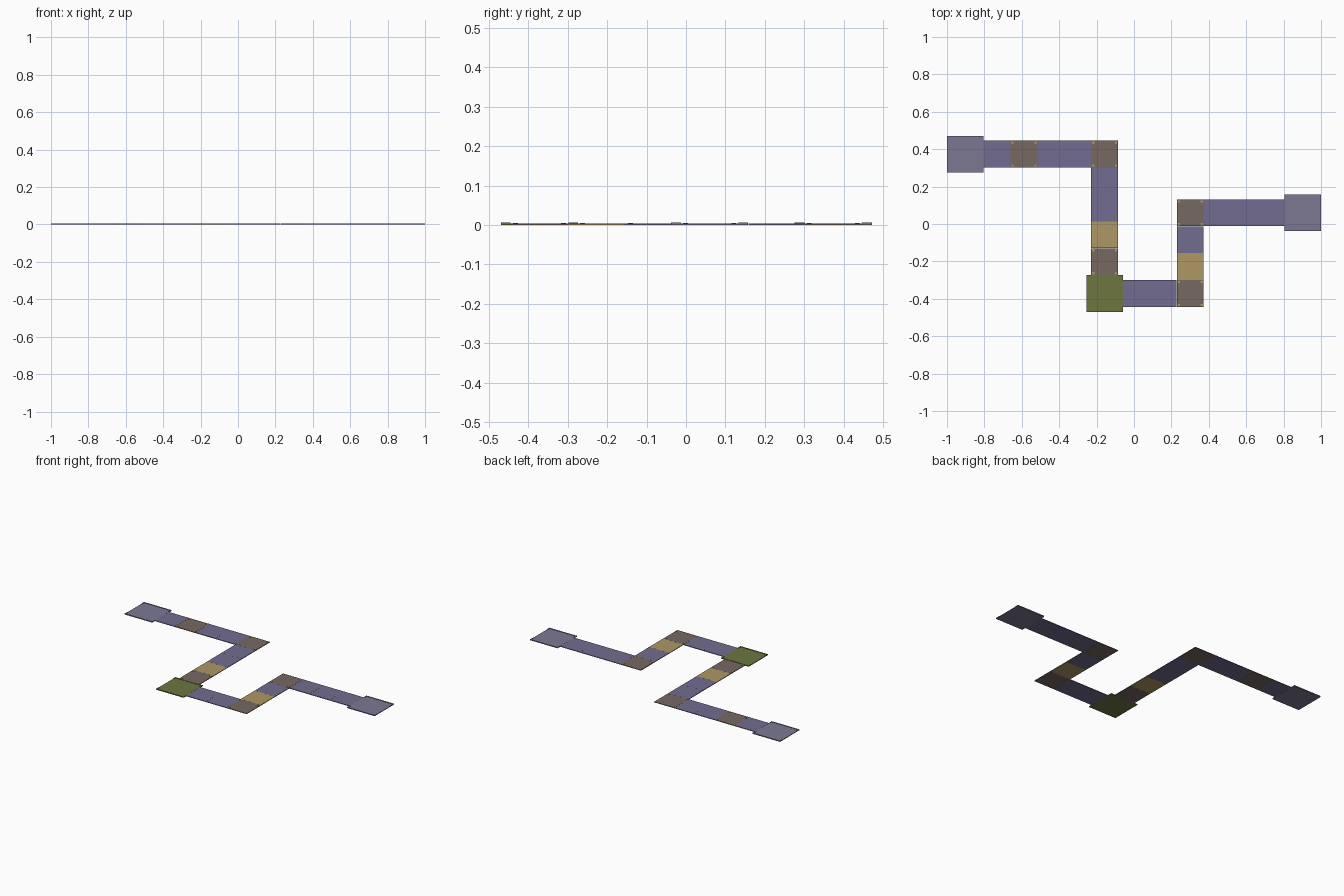
import bpy, bmesh
from mathutils import Matrix

if "Cube" in bpy.data.objects:
    bpy.data.objects.remove(bpy.data.objects["Cube"])

P, W = 0.1438, 0.1434      # path tile pitch and width
R = 0.098                  # half width of a room plate
T = 0.004                  # slab thickness


def material(name, r, g, b):
    m = bpy.data.materials.new(name)
    m.diffuse_color = (r, g, b, 1)
    m.use_nodes = True
    m.node_tree.nodes["Principled BSDF"].inputs["Base Color"].default_value = m.diffuse_color
    return m


PURPLE = material("violet_stone", 0.17, 0.15, 0.28)
BROWN = material("brown_stone", 0.18, 0.14, 0.12)
GOLD = material("gold_stone", 0.42, 0.31, 0.13)
GREEN = material("moss_stone", 0.15, 0.18, 0.05)
GREY = material("pale_stone", 0.20, 0.19, 0.29)


def plates(name, boxes, mat):
    """One object made of boxes given as (x, y, z0, sx, sy, sz)."""
    bm = bmesh.new()
    for x, y, z, sx, sy, sz in boxes:
        m = Matrix.Translation((x, y, z + sz / 2)) @ Matrix.Diagonal((sx, sy, sz, 1))
        bmesh.ops.create_cube(bm, size=1, matrix=m)
    me = bpy.data.meshes.new(name)
    bm.to_mesh(me)
    bm.free()
    me.materials.append(mat)
    bpy.context.collection.objects.link(bpy.data.objects.new(name, me))


def tile(x, y, kind):
    if kind == "p":
        plates("plain_tile", [(x, y, 0, W, W, T)], PURPLE)
    elif kind == "g":
        plates("gold_tile", [(x, y, 0, W, W, T)], GOLD)
    else:
        plates("corner_tile", [(x, y, 0, W, W, T)], BROWN)
        # small raised studs near the four corners
        plates("corner_studs", [(x + i * 0.061, y + j * 0.061, T, 0.012, 0.012, 0.0015)
                                for i in (-1, 1) for j in (-1, 1)], GOLD)


def room(x, y, mat):
    plates("room_floor", [(x, y, 0, 2 * R, 2 * R, T)], mat)
    # low rim, open in the middle of the two x sides
    e, s, h = 0.006, 0.025, 0.002
    rim = [(x, y + j * (R - e / 2), T, 2 * R, e, h) for j in (-1, 1)]
    rim += [(x + i * (R - e / 2), y + j * (R - e - s / 2 + 0.003), T, e, s - 0.006, h)
            for i in (-1, 1) for j in (-1, 1)]
    plates("room_rim", rim, mat)


def run(x, y, dx, dy, kinds):
    """Lay a row of tiles and return the centre of the last one."""
    for n, k in enumerate(kinds):
        tile(x + dx * n * P, y + dy * n * P, k)
    n = len(kinds) - 1
    return x + dx * n * P, y + dy * n * P


# walk the corridor from the left room to the right room
step = R + P / 2
x, y = R - 1, 0.3735
room(x, y, GREY)
x, y = run(x + step, y, 1, 0, "pbppb")
x, y = run(x, y - P, 0, -1, "ppgb")
y -= step
room(x, y, GREEN)
x, y = run(x + step, y, 1, 0, "ppb")
x, y = run(x, y + P, 0, 1, "gpb")
x, y = run(x + P, y, 1, 0, "ppp")
room(x + step, y, GREY)
